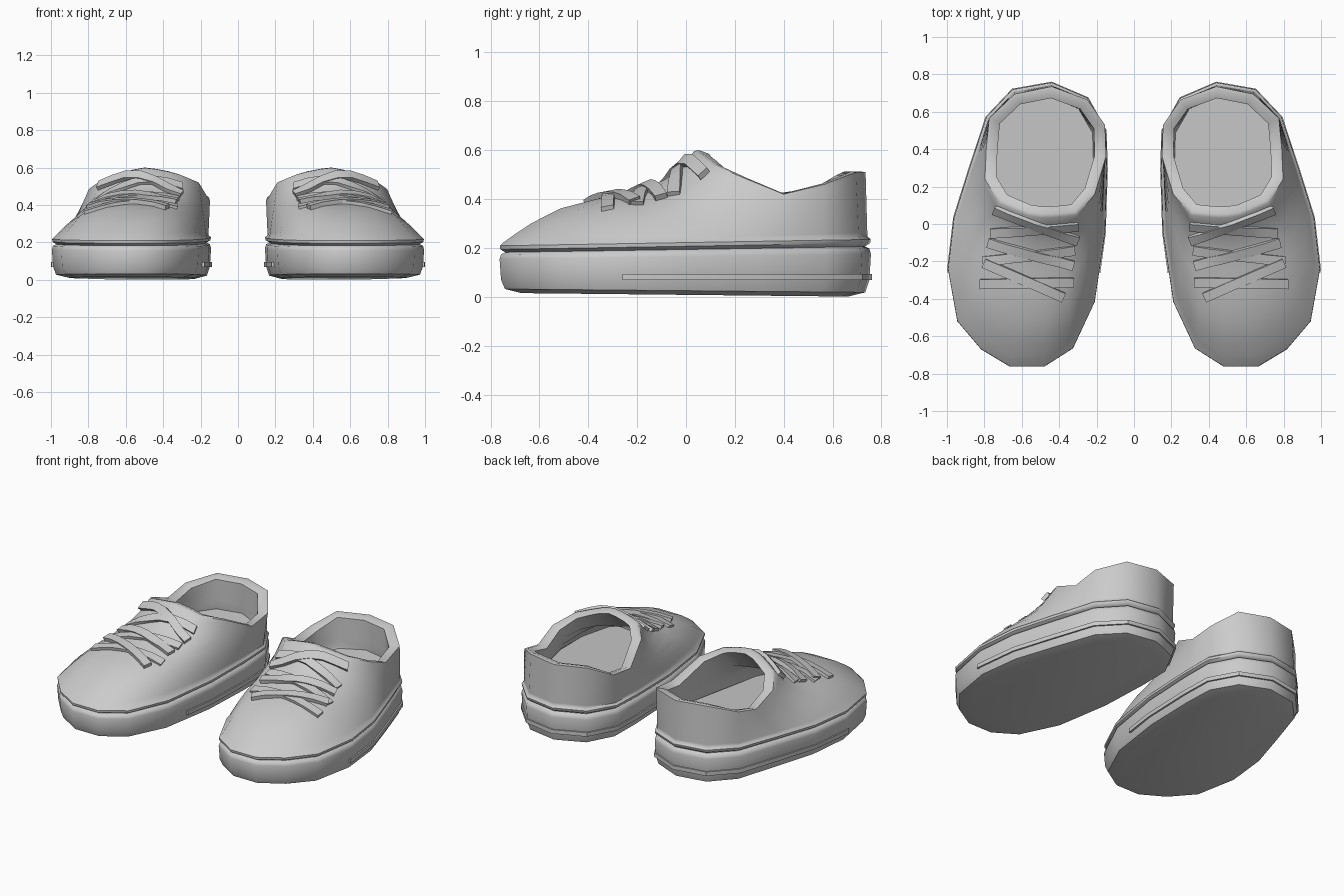
import bpy, bmesh, math
from mathutils import Vector
from mathutils.bvhtree import BVHTree

cube = bpy.data.objects.get("Cube")
if cube:
    bpy.data.objects.remove(cube, do_unlink=True)

grey = bpy.data.materials.new("plain_grey")
grey.use_nodes = True
grey.diffuse_color = (0.6, 0.6, 0.6, 1)
grey.node_tree.nodes["Principled BSDF"].inputs["Base Color"].default_value = (0.6, 0.6, 0.6, 1)

# Footprint of one shoe, from the heel along the outer side to the toe and back
FOOTPRINT = [(.44, .757), (.65, .72), (.79, .572), (.88, .3), (.963, .035), (.995, -.24),
             (.945, -.52), (.818, -.67), (.663, -.763), (.48, -.763), (.326, -.665),
             (.21, -.417), (.155, -.05), (.144, .29), (.15, .5), (.246, .674)]
# Edge of the foot opening, point for point with the footprint
COLLAR = [(.44, .735, .51), (.638, .695, .51), (.775, .565, .46), (.79, .4, .42),
          (.797, .24, .485), (.72, .11, .54), (.63, .07, .568), (.57, .045, .585),
          (.5, .034, .597), (.44, .034, .59), (.37, .04, .577), (.305, .048, .56),
          (.21, .16, .52), (.15, .36, .42), (.155, .53, .44), (.25, .665, .51)]
# Laces: outer end, inner end
LACES = [((.80, -.20), (.32, -.14)), ((.76, -.05), (.30, -.01)), ((.82, -.32), (.33, -.31)),
         ((.74, .08), (.305, -.085)), ((.77, -.10), (.33, -.22)), ((.79, -.21), (.38, -.39))]


def inset(ring, d):
    """Move a clockwise ring of points inward by d, keeping other coordinates."""
    out = []
    for i, p in enumerate(ring):
        p = Vector(p)
        a = (p - Vector(ring[i - 1])).xy.normalized()
        b = (Vector(ring[(i + 1) % len(ring)]) - p).xy.normalized()
        t = (a + b).normalized()
        n = Vector((t.y, -t.x)) * d / max(t.dot(a), .5)
        out.append(Vector((p.x + n.x, p.y + n.y, *p[2:])))
    return out


def loft(name, rings, side, angle=35):
    """Skin matching rings, cap both ends and place the part on one shoe."""
    bm = bmesh.new()
    rows = [[bm.verts.new((p[0] * side, p[1], p[2])) for p in r] for r in rings]
    n = len(rows[0])
    for lo, hi in zip(rows, rows[1:]):
        for i in range(n):
            j = (i + 1) % n
            bm.faces.new((lo[i], lo[j], hi[j], hi[i]))
    bm.faces.new(rows[0])
    bm.faces.new(rows[-1])
    bmesh.ops.recalc_face_normals(bm, faces=bm.faces)
    mesh = bpy.data.meshes.new(name)
    bm.to_mesh(mesh)
    tree = BVHTree.FromBMesh(bm)
    bm.free()
    mesh.materials.append(grey)
    obj = bpy.data.objects.new(name, mesh)
    bpy.context.collection.objects.link(obj)
    bpy.ops.object.select_all(action='DESELECT')
    obj.select_set(True)
    bpy.context.view_layer.objects.active = obj
    bpy.ops.object.shade_smooth_by_angle(angle=math.radians(angle))
    return tree


def level(d, z, rise):
    """Footprint inset by d at height z, tilted by rise from toe to heel."""
    return [Vector((p.x, p.y, z + rise * p.y / .76)) for p in inset(FOOTPRINT, d)]


def upper_ring(t):
    """Ring at fraction t between the sole and the collar."""
    ring = []
    for b, c in zip(level(.014, .234, .013), COLLAR):
        p = b.lerp(Vector(c), t)
        toe = max(0, -b.y / .75)
        flank = max(0, 1 - abs(b.y + .1) / .45) if b.x > .5 else 0
        p.z += toe * (.03 * math.sin(2 * math.pi * t) - .035 * math.sin(math.pi * t ** 4))
        p.z -= .045 * flank * math.sin(math.pi * t)
        ring.append(p)
    return ring


def drop(ring, z):
    return [Vector((p.x, p.y, p.z + z)) for p in ring]


def strap(name, path, normals, across, width, thick, side):
    """Flat rectangular band following a path."""
    rings = []
    for p, n, a in zip(path, normals, across):
        w, h = a * width / 2, n * thick / 2
        rings.append([p - w - h, p + w - h, p + w + h, p - w + h])
    loft(name, rings, side)


for side, word in ((1, "left"), (-1, "right")):
    # Sole with rounded bottom edge
    loft(word + "_sole", [level(.09, .008, -.008), level(.022, .025, -.007), level(.006, .07, 0),
                          level(0, .165, .01), level(.006, .185, .012), level(.03, .197, .012)],
         side, 50)
    # Upper with its lip, rolled collar and hollow lining down to the insole
    rings = [level(.025, .193, .012), level(.003, .207, .013), level(.001, .222, .013)]
    rings += [upper_ring(t) for t in (0, .06, .15, .3, .5, .7, .85, .94, 1)]
    rim = rings[-1]
    rings.append(drop(inset(rim, .02), .003))
    rings.append(drop(inset(rim, .06), -.012))
    rings += [drop(inset(upper_ring(t), .06), -.03) for t in (.8, .55, .35)]
    rings.append([Vector((p.x, p.y, .235 + .1 * max(0, p.y))) for p in inset(upper_ring(.2), .06)])
    tree = loft(word + "_upper", rings, side, 48)

    # Raised strip around the heel half of the sole
    out = inset(FOOTPRINT, .004)
    line = [Vector((.99, -.26))] + out[5::-1] + out[:11:-1] + [Vector((.188, -.26))]
    path, normals = [], []
    for i, p in enumerate(line):
        t = (line[min(i + 1, len(line) - 1)] - line[max(i - 1, 0)]).normalized()
        path.append(Vector((p.x, p.y, .081)))
        normals.append(Vector((-t.y, t.x, 0)))
    strap(word + "_heel_strip", path, normals, [Vector((0, 0, 1))] * len(path), .026, .016, side)

    # Crossed laces lying on the upper
    for k, (a, b) in enumerate(LACES):
        a, b = Vector(a), Vector(b)
        d = (b - a).normalized()
        path, normals, across = [], [], []
        for i in range(7):
            q = a.lerp(b, i / 6)
            hit, n, _, _ = tree.ray_cast(Vector((q.x * side, q.y, 2)), Vector((0, 0, -1)))
            n = Vector((n.x * side, n.y, n.z))
            path.append(Vector((q.x, q.y, hit.z)) + n * (.006 + .008 * (k > 2)))
            normals.append(n)
            across.append(n.cross(Vector((d.x, d.y, 0))).normalized())
        strap(f"{word}_lace_{k + 1}", path, normals, across, .052, .024, side)
